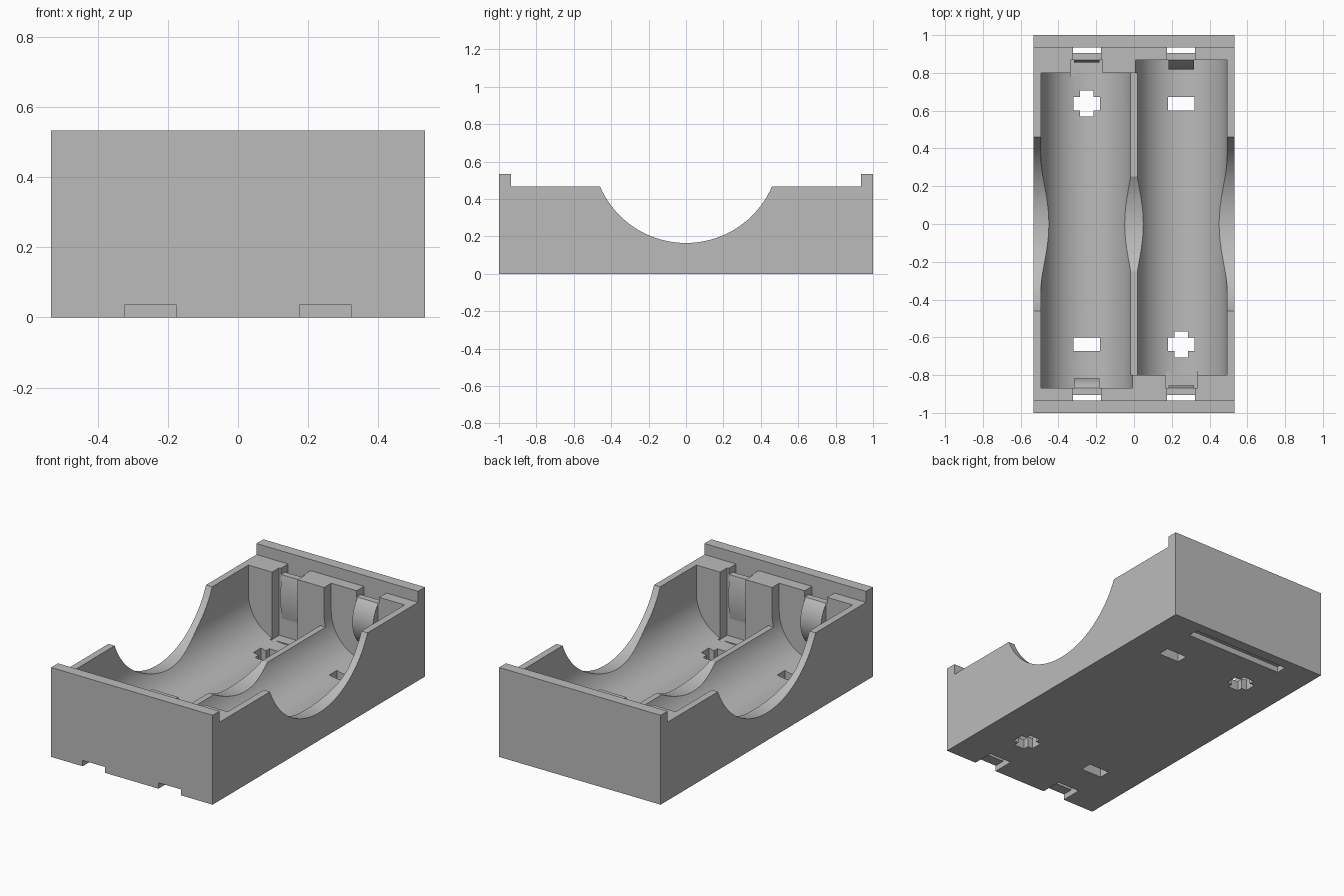
import bpy, bmesh, math

cube = bpy.data.objects.get("Cube")
if cube:
    bpy.data.objects.remove(cube, do_unlink=True)

grey = bpy.data.materials.new("plain_grey")
grey.use_nodes = True
COLOUR = (0.5, 0.5, 0.5, 1)
grey.diffuse_color = COLOUR
grey.node_tree.nodes["Principled BSDF"].inputs["Base Color"].default_value = COLOUR

HALF_W, WALL_TOP, LIP_TOP = 0.533, 0.467, 0.533
LIP_Y, BAY_END, SHORT_END = 0.935, 0.867, 0.8
BAY_X, BAY_R, BAY_Z = 0.25, 0.242, 0.3
TOP = 0.8  # cutters reach clear above the walls


def prism(name, points, axis, lo, hi):
    """Extrude a 2D outline along the x, y or z axis."""
    place = {"x": lambda a, b, t: (t, a, b),
             "y": lambda a, b, t: (a, t, b),
             "z": lambda a, b, t: (a, b, t)}[axis]
    bm = bmesh.new()
    ends = [[bm.verts.new(place(a, b, t)) for a, b in points] for t in (lo, hi)]
    for ring in ends:
        bm.faces.new(ring)
    for i in range(len(points)):
        j = (i + 1) % len(points)
        bm.faces.new((ends[0][i], ends[0][j], ends[1][j], ends[1][i]))
    bmesh.ops.recalc_face_normals(bm, faces=bm.faces)
    mesh = bpy.data.meshes.new(name)
    bm.to_mesh(mesh)
    bm.free()
    mesh.materials.append(grey)
    obj = bpy.data.objects.new(name, mesh)
    bpy.context.collection.objects.link(obj)
    return obj


def box(name, x0, x1, y0, y1, z0, z1):
    return prism(name, [(x0, y0), (x1, y0), (x1, y1), (x0, y1)], "z", z0, z1)


def arc(ca, cb, r, start, end, n):
    angles = [math.radians(start + (end - start) * i / n) for i in range(n + 1)]
    return [(ca + r * math.cos(a), cb + r * math.sin(a)) for a in angles]


def activate(obj):
    bpy.ops.object.select_all(action="DESELECT")
    obj.select_set(True)
    bpy.context.view_layer.objects.active = obj


def carve(obj, cutter):
    cutter.hide_render = True
    activate(obj)
    mod = obj.modifiers.new("cut", "BOOLEAN")
    mod.operation, mod.solver, mod.object = "DIFFERENCE", "EXACT", cutter
    bpy.ops.object.modifier_apply(modifier=mod.name)
    bpy.data.objects.remove(cutter, do_unlink=True)


def sbox(s, x0, x1, y0, y1, z0, z1):
    """Box cutter turned half way round the z axis when s is -1."""
    xs, ys = sorted((s * x0, s * x1)), sorted((s * y0, s * y1))
    return box("cutter", *xs, *ys, z0, z1)


# Housing with raised end lips
side = [(-1, 0), (1, 0), (1, LIP_TOP), (LIP_Y, LIP_TOP), (LIP_Y, WALL_TOP),
        (-LIP_Y, WALL_TOP), (-LIP_Y, LIP_TOP), (-1, LIP_TOP)]
housing = prism("housing", side, "x", -HALF_W, HALF_W)

for s in (1, -1):
    # Round-bottomed bay
    cx = s * BAY_X
    outline = arc(cx, BAY_Z, BAY_R, 180, 360, 48)
    outline += [(cx + BAY_R, TOP), (cx - BAY_R, TOP)]
    y0, y1 = sorted((-s * SHORT_END, s * BAY_END))
    carve(housing, prism("cutter", outline, "y", y0, y1))
    # Narrow recess for the raised battery terminal
    carve(housing, sbox(s, -0.335, -0.168, SHORT_END - 0.02, BAY_END, 0.065, TOP))

# Lowered divider between the bays
carve(housing, box("cutter", -0.04, 0.04, -SHORT_END, SHORT_END, 0.233, TOP))

# Finger scoop across all walls
carve(housing, prism("cutter", arc(0, 0.666, 0.501, 0, 360, 96)[:-1], "x", -0.7, 0.7))

# Contact slots and strap ledges at both ends
for s in (1, -1):
    for cx in (-BAY_X, BAY_X):
        x0, x1 = cx - 0.074, cx + 0.074
        carve(housing, sbox(s, x0, x1, 0.905, LIP_Y, -0.1, TOP))
        carve(housing, sbox(s, x0, x1, 0.85, 0.91, 0.43, TOP))

# Underside: strap groove at the back, wire notches at the front
carve(housing, box("cutter", -0.324, 0.324, 0.87, LIP_Y, -0.1, 0.035))
for cx in (-BAY_X, BAY_X):
    carve(housing, box("cutter", cx - 0.074, cx + 0.074, -1.1, -0.87, -0.1, 0.035))

# Polarity openings through the floor
for s in (1, -1):
    carve(housing, sbox(s, 0.181, 0.319, 0.602, 0.672, -0.1, 0.2))
    a, b = 0.035, 0.069
    plus = [(-a, -b), (a, -b), (a, -a), (b, -a), (b, a), (a, a),
            (a, b), (-a, b), (-a, a), (-b, a), (-b, -a), (-a, -a)]
    plus = [(x - s * BAY_X, y + s * 0.637) for x, y in plus]
    carve(housing, prism("cutter", plus, "z", -0.1, 0.2))

parts = [housing]

# Bowed contact pads on the bay ends
for s, end in ((1, "back"), (-1, "front")):
    for cx, bulge, kind in ((BAY_X, 0.05, "flat"), (-BAY_X, 0.013, "raised")):
        half = 0.13
        r = (half * half + bulge * bulge) / (2 * bulge)
        span = math.degrees(math.asin(half / r))
        pts = arc(BAY_END - bulge + r, 0.3, r, 180 - span, 180 + span, 20)
        pts += [(0.885, 0.3 - half), (0.885, 0.3 + half)]
        pts = [(s * y, z) for y, z in pts]
        x = s * cx
        parts.append(prism(f"{end}_{kind}_contact", pts, "x", x - 0.068, x + 0.068))

for part in parts:
    activate(part)
    bpy.ops.object.shade_smooth_by_angle(angle=math.radians(25))
